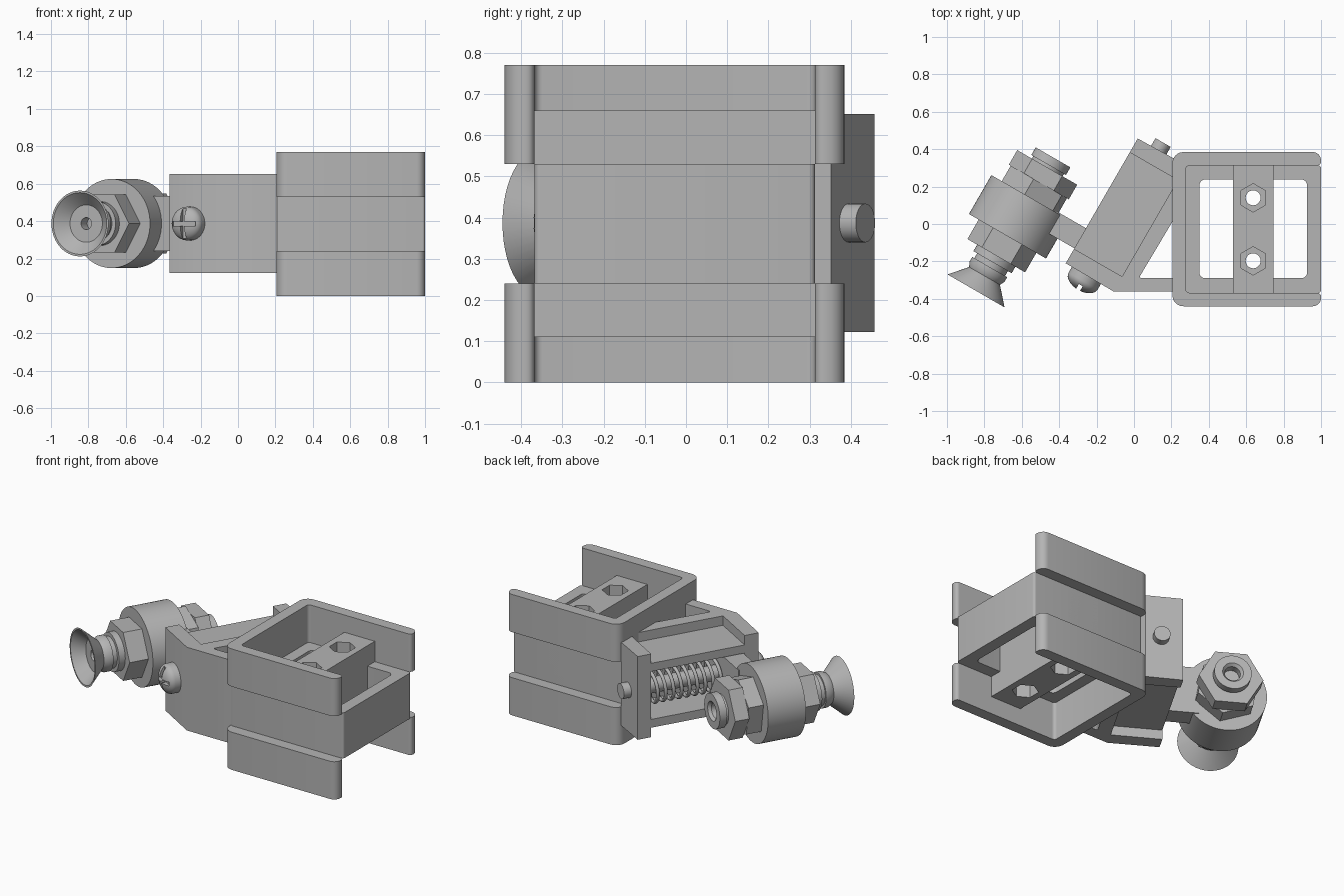
import bpy, bmesh, math
from mathutils import Vector, Matrix

if "Cube" in bpy.data.objects:
    bpy.data.objects.remove(bpy.data.objects["Cube"])

grey = bpy.data.materials.new("machined_grey")
grey.use_nodes = True
GREY = (0.46, 0.46, 0.46, 1)
grey.diffuse_color = GREY
grey.node_tree.nodes["Principled BSDF"].inputs["Base Color"].default_value = GREY

# The holder assembly is turned 60 degrees about the vertical axis
TILT = Matrix.Rotation(math.radians(60), 4, "Z")
FLAT = Matrix.Identity(4)
MID = 0.387      # height of all the axes
PIN_V = 0.083    # sideways offset of the pivot pin
CUP_V = 0.553    # sideways offset of the suction fitting


def finish(name, bm, matrix=FLAT, smooth=False):
    bmesh.ops.recalc_face_normals(bm, faces=bm.faces)
    mesh = bpy.data.meshes.new(name)
    bm.to_mesh(mesh)
    bm.free()
    mesh.transform(matrix)
    mesh.materials.append(grey)
    ob = bpy.data.objects.new(name, mesh)
    bpy.context.collection.objects.link(ob)
    if smooth:
        shade(ob)
    return ob


def shade(ob):
    bpy.ops.object.select_all(action="DESELECT")
    bpy.context.view_layer.objects.active = ob
    ob.select_set(True)
    bpy.ops.object.shade_smooth_by_angle(angle=math.radians(32))


def rounded(points, steps=6):
    """Outline with (x, y, radius) corners, rounded by quadratic arcs."""
    out = []
    for i, (x, y, r) in enumerate(points):
        p = Vector((x, y))
        if r == 0:
            out.append(p)
            continue
        a = p + (Vector(points[i - 1][:2]) - p).normalized() * r
        b = p + (Vector(points[(i + 1) % len(points)][:2]) - p).normalized() * r
        for k in range(steps + 1):
            t = k / steps
            q = a.lerp(p, t).lerp(p.lerp(b, t), t)
            arc = a + b - p + (q - (a + b - p)).normalized() * r
            out.append(arc if abs((a - p).dot(b - p)) < 1e-6 else q)
    return out


def prism(name, points, z0, z1, matrix=FLAT, smooth=False):
    bm = bmesh.new()
    base = bm.faces.new([bm.verts.new((p[0], p[1], z0)) for p in rounded(points)])
    top = bmesh.ops.extrude_face_region(bm, geom=[base])["geom"]
    verts = [g for g in top if isinstance(g, bmesh.types.BMVert)]
    bmesh.ops.translate(bm, verts=verts, vec=(0, 0, z1 - z0))
    return finish(name, bm, matrix, smooth)


def box(name, x, y, z, matrix=FLAT, r=0):
    pts = [(x[0], y[0], r), (x[1], y[0], r), (x[1], y[1], r), (x[0], y[1], r)]
    return prism(name, pts, z[0], z[1], matrix, r > 0)


def turned(name, profile, v, n=48, phase=0.0):
    """Revolve (distance, radius) points about the tilted long axis."""
    bm = bmesh.new()
    rings = []
    for u, r in profile:
        if r == 0:
            rings.append([bm.verts.new((u, v, MID))] * n)
        else:
            rings.append([bm.verts.new((u, v + r * math.cos(a), MID + r * math.sin(a)))
                          for a in (phase + math.tau * k / n for k in range(n))])
    for a, b in zip(rings, rings[1:]):
        for k in range(n):
            m = (k + 1) % n
            quad = list(dict.fromkeys((a[k], a[m], b[m], b[k])))
            bm.faces.new(quad)
    return finish(name, bm, TILT, n > 6)


def cut(ob, *cutters):
    for c in cutters:
        mod = ob.modifiers.new("cut", "BOOLEAN")
        mod.operation, mod.object, mod.solver = "DIFFERENCE", c, "EXACT"
        bpy.context.view_layer.objects.active = ob
        bpy.ops.object.modifier_apply(modifier=mod.name)
        bpy.data.objects.remove(c)
    shade(ob)


def polygon(cx, cy, r, n, phase):
    return [(cx + r * math.cos(phase + math.tau * k / n),
             cy + r * math.sin(phase + math.tau * k / n), 0) for k in range(n)]


# Upper and lower C-shaped clamps, open toward the model's left
L, R, F, B, T = 0.205, 1.0, -0.44, 0.385, 0.072
clamp = [(L, F, 0.06), (R, F, 0.045), (R, F + T, 0.02), (L + T, F + T, 0.02),
         (L + T, B - T, 0.02), (R, B - T, 0.02), (R, B, 0.045), (L, B, 0.06)]
prism("upper_clamp", clamp, 0.53, 0.77, smooth=True)
prism("lower_clamp", clamp, 0, 0.24, smooth=True)

# Middle frame with a single wide opening
frame = box("middle_frame", (L, R), (F + T, B - T), (0.24, 0.53), r=0.015)
cut(frame, box("opening", (0.35, 0.925), (-0.29, 0.238), (0.1, 0.7), r=0.03))

# Bridge with two bolt holes and hexagonal nut seats
bridge = box("bridge", (0.53, 0.745), (F + T, B - T), (0.11, 0.66))
for y in (0.14, -0.197):
    cut(bridge,
        prism("bolt_hole", polygon(0.637, y, 0.04, 32, 0), 0, 1),
        prism("top_seat", polygon(0.637, y, 0.076, 6, math.pi / 6), 0.58, 1),
        prism("bottom_seat", polygon(0.637, y, 0.076, 6, math.pi / 6), 0, 0.19))

# Angled bracket: triangular gap at the frame, tray recesses and spring pocket
bracket = prism("angled_bracket",
                [(-0.365, -0.21, 0), (-0.107, -0.362, 0), (0.21, -0.362, 0),
                 (0.21, -0.29, 0), (0.025, -0.29, 0.02), (0.21, 0.02, 0),
                 (0.21, 0.352, 0), (0.02, 0.457, 0)], 0.122, 0.652)
cut(bracket,
    box("top_tray", (-0.275, 0.32), (-0.085, 0.3), (0.592, 0.8), TILT),
    box("bottom_tray", (-0.275, 0.32), (-0.085, 0.3), (0, 0.182), TILT),
    box("pocket", (-0.275, 0.32), (-0.05, 0.3), (0.235, 0.54), TILT))

# Pivot pin with a domed cross-slotted head
turned("pivot_pin", [(-0.36, 0), (-0.36, 0.047), (0.455, 0.047), (0.455, 0)], PIN_V, 32)
dome = [(-0.40 - 0.055 * math.sin(t), 0.09 * math.cos(t))
        for t in (math.pi / 2 * k / 8 for k in range(8))]
head = turned("screw_head", [(-0.35, 0), (-0.35, 0.09)] + dome + [(-0.455, 0)], PIN_V)
cut(head,
    box("slot", (-0.6, -0.425), (PIN_V - 0.012, PIN_V + 0.012), (0.2, 0.6), TILT),
    box("slot", (-0.6, -0.425), (PIN_V - 0.07, PIN_V + 0.07), (MID - 0.012, MID + 0.012), TILT))

# Coil spring around the pin
spring = bpy.data.curves.new("spring", "CURVE")
spring.dimensions = "3D"
spring.bevel_depth, spring.bevel_resolution = 0.011, 2
spring.materials.append(grey)
turns, per = 9, 24
line = spring.splines.new("POLY")
line.points.add(turns * per)
for k, p in enumerate(line.points):
    a = math.tau * k / per
    u = -0.14 + 0.455 * k / (turns * per)
    w = TILT @ Vector((u, PIN_V + 0.1 * math.cos(a), MID + 0.1 * math.sin(a)))
    p.co = (*w, 1)
bpy.context.collection.objects.link(bpy.data.objects.new("spring", spring))

# Sliding arm and the collar it carries
box("sliding_arm", (-0.272, -0.148), (-0.04, 0.40), (0.24, 0.535), TILT)
turned("collar", [(-0.395, 0), (-0.395, 0.238), (-0.155, 0.238), (-0.155, 0)], CUP_V, 64)

# Hexagonal nuts on the fitting
for name, u0, u1, r, phase in (("front_nut", -0.515, -0.395, 0.178, 0),
                               ("inner_nut", -0.155, -0.06, 0.185, 0.35),
                               ("outer_nut", -0.06, 0.03, 0.185, 0)):
    turned(name, [(u0, 0), (u0, r), (u1, r), (u1, 0)], CUP_V, 6, phase)

# Bored end cap of the fitting
turned("end_cap", [(0, 0), (0, 0.095), (0.045, 0.095), (0.045, 0.107), (0.092, 0.107),
                   (0.092, 0.06), (0.075, 0.045), (0.03, 0.045), (0.03, 0)], CUP_V)

# Stem and hollow suction cup
turned("suction_cup", [(-0.5, 0), (-0.5, 0.118), (-0.555, 0.118), (-0.555, 0.095),
                       (-0.585, 0.095), (-0.585, 0.108), (-0.615, 0.108),
                       (-0.64, 0.095), (-0.732, 0.176), (-0.732, 0.165),
                       (-0.665, 0.1), (-0.665, 0.032), (-0.6, 0.032), (-0.6, 0)], CUP_V)
